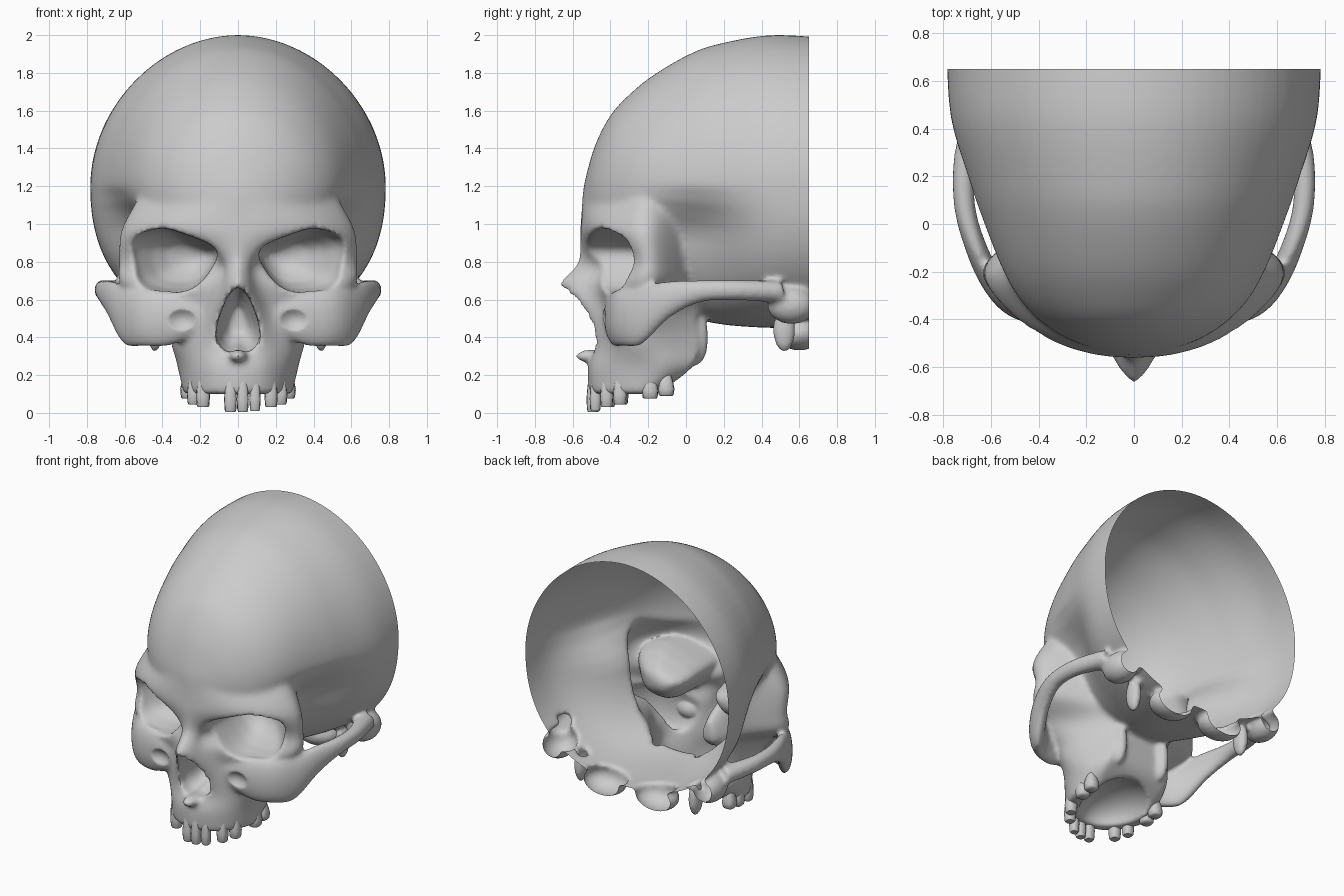
import bpy, bmesh, math
from mathutils import Vector, Matrix

old = bpy.data.objects.get("Cube")
if old:
    bpy.data.objects.remove(old, do_unlink=True)


# ---------- helpers ----------
def spline(points, steps, closed=False):
    """Catmull-Rom curve through tuples of any length."""
    pts = [Vector(p) for p in points]
    n = len(pts)
    pick = (lambda i: pts[i % n]) if closed else (lambda i: pts[max(0, min(n - 1, i))])
    out = []
    for i in range(n if closed else n - 1):
        a, b, c, d = (pick(i + k) for k in (-1, 0, 1, 2))
        for s in range(steps):
            t = s / steps
            out.append(b + (c - a) * (t / 2) + (a * 2 - b * 5 + c * 4 - d) * (t * t / 2)
                       + (b * 3 - a - c * 3 + d) * (t ** 3 / 2))
    return out if closed else out + [pts[-1]]


def finish(name, bm):
    bmesh.ops.recalc_face_normals(bm, faces=bm.faces)
    mesh = bpy.data.meshes.new(name)
    bm.to_mesh(mesh)
    bm.free()
    obj = bpy.data.objects.new(name, mesh)
    bpy.context.collection.objects.link(obj)
    return obj


def loft(name, rings):
    """Closed skin over a row of rings with equal point counts."""
    bm = bmesh.new()
    rows = [[bm.verts.new(p) for p in ring] for ring in rings]
    n = len(rows[0])
    for a, b in zip(rows, rows[1:]):
        for i in range(n):
            j = (i + 1) % n
            bm.faces.new((a[i], a[j], b[j], b[i]))
    bm.faces.new(rows[0])
    bm.faces.new(rows[-1])
    return finish(name, bm)


def ball(name, centre, radii):
    bm = bmesh.new()
    size = Matrix.LocRotScale(Vector(centre), None, Vector(radii))
    bmesh.ops.create_uvsphere(bm, u_segments=32, v_segments=20, radius=1, matrix=size)
    return finish(name, bm)


def pair(name, centre, radii):
    x, y, z = centre
    return [ball(name + tag, (s * x, y, z), radii) for tag, s in (("_left", 1), ("_right", -1))]


def activate(obj):
    bpy.ops.object.select_all(action='DESELECT')
    obj.select_set(True)
    bpy.context.view_layer.objects.active = obj


def apply(obj, kind, **settings):
    activate(obj)
    mod = obj.modifiers.new(kind.title(), kind)
    for key, value in settings.items():
        setattr(mod, key, value)
    bpy.ops.object.modifier_apply(modifier=mod.name)


def fuse(base, parts, voxel):
    activate(base)
    for p in parts:
        p.select_set(True)
    bpy.ops.object.join()
    apply(base, 'REMESH', mode='VOXEL', voxel_size=voxel)


def carve(obj, cutters):
    for c in cutters:
        c.hide_render = True
        apply(obj, 'BOOLEAN', operation='DIFFERENCE', solver='EXACT', object=c)
        bpy.data.objects.remove(c, do_unlink=True)


def bore(name, outline, stations, side=1):
    """Tapered plug along y; stations hold y, scale and centre."""
    mid = stations[0][2:]
    return loft(name, [[(side * (cx + (p[0] - mid[0]) * k), y, cz + (p[1] - mid[1]) * k)
                        for p in outline] for y, k, cx, cz in stations])


# ---------- braincase: y, half width, widest height, top, bottom ----------
def braincase_ring(st, count=72):
    y, w, zc, top, low = st
    temple = .24 * math.exp(-((y - .02) / .25) ** 2)
    ring = []
    for i in range(count):
        a = 2 * math.pi * i / count
        c, s = math.cos(a), math.sin(a)
        e = 1.03 if s > 0 else 0.87
        z = zc + math.copysign((top - zc if s > 0 else zc - low) * abs(s) ** e, s)
        f = max(0, min(1, (1.22 - z) / .3))
        hollow = 1 - temple * f * f * (3 - 2 * f)
        ring.append((math.copysign(w * hollow * abs(c) ** e, c), y, z))
    return ring


braincase = [
    (.75, .785, 1.2, 1.985, .45), (.45, .768, 1.2, 2.0, .45), (.18, .69, 1.2, 1.955, .47),
    (.02, .635, 1.2, 1.9, .52), (-.17, .56, 1.2, 1.79, .68), (-.3, .49, 1.18, 1.685, .8),
    (-.4, .4, 1.16, 1.575, .85), (-.48, .28, 1.14, 1.42, .9), (-.53, .14, 1.12, 1.25, .95),
    (-.548, .03, 1.1, 1.15, 1.05)]
skull = loft("skull", [braincase_ring(s) for s in spline(braincase, 5)])

# ---------- face: half outlines stacked by height ----------
face_levels = {
    1.12: [(0, -.55), (.15, -.53), (.3, -.46), (.45, -.34), (.535, -.23), (.51, -.13), (.4, 0)],
    .96: [(0, -.56), (.15, -.55), (.32, -.5), (.48, -.41), (.61, -.26), (.59, -.15), (.4, 0)],
    .8: [(0, -.575), (.06, -.53), (.13, -.44), (.4, -.36), (.61, -.24), (.6, -.14), (.4, 0)],
    .68: [(0, -.675), (.05, -.62), (.13, -.48), (.36, -.41), (.59, -.29), (.6, -.16), (.38, 0)],
    .57: [(0, -.6), (.09, -.55), (.17, -.45), (.34, -.39), (.48, -.32), (.44, -.2), (.25, .05)],
    .46: [(0, -.55), (.11, -.5), (.19, -.44), (.31, -.38), (.38, -.29), (.35, -.15), (.22, .06)],
    .35: [(0, -.49), (.11, -.48), (.2, -.43), (.3, -.35), (.35, -.25), (.32, -.12), (.22, .07)],
    .24: [(0, -.52), (.12, -.5), (.21, -.43), (.28, -.33), (.315, -.22), (.31, -.1), (.24, .03)],
    .1: [(0, -.52), (.12, -.49), (.2, -.43), (.26, -.33), (.285, -.26), (.28, -.2), (.22, -.15)]}
columns = []
for k in range(7):
    columns.append(spline([(*pts[k], z) for z, pts in face_levels.items()], 4))
face_rings = []
for row in zip(*columns):
    half = spline(row, 4)
    face_rings.append(half + [Vector((-p.x, p.y, p.z)) for p in reversed(half[1:])])
face_rings.insert(0, [(p.x * .84, p.y * .84, p.z + .13) for p in face_rings[0]])
fuse(skull, [loft("face", face_rings)], 0.016)

# ---------- hollows: eye sockets, nose, palate ----------
eye = spline([(.57, .91), (.42, .975), (.28, .945), (.115, .865), (.15, .75), (.25, .655),
              (.39, .64), (.52, .68), (.57, .78)], 5, closed=True)
eye_depth = [(-.85, 1, .33, .81), (-.34, 1, .33, .81), (-.24, .9, .31, .81),
             (-.15, .7, .28, .81), (-.09, .46, .26, .82), (-.06, .18, .25, .82)]
sockets = [bore("eye_socket_cutter", eye, eye_depth, s) for s in (1, -1)]

nose_half = [(0, .665), (.05, .62), (.09, .53), (.113, .44), (.1, .36), (.045, .32)]
nose = spline(nose_half + [(0, .335)] + [(-x, z) for x, z in reversed(nose_half[1:])], 4, closed=True)
nose_depth = [(-.85, 1, 0, .47), (-.42, 1, 0, .47), (-.32, .75, 0, .47), (-.24, .4, 0, .48)]
nose_hole = bore("nose_cutter", nose, nose_depth)
palate = ball("palate_cutter", (0, -.17, .09), (.21, .28, .16))
carve(skull, sockets + [nose_hole, palate])

# ---------- cheekbones and arches: x, y, z, half thickness, half height ----------
cheek = [(.2, -.39, .52, .05, .1), (.36, -.375, .5, .055, .145), (.5, -.335, .505, .055, .155),
         (.595, -.235, .515, .05, .155), (.665, -.09, .6, .045, .1), (.71, .08, .645, .045, .06),
         (.705, .28, .65, .05, .055), (.63, .5, .64, .07, .06)]


def cheek_arch(name, side):
    path = spline(cheek, 5)
    rings = []
    for i, p in enumerate(path):
        a, b = path[max(i - 1, 0)], path[min(i + 1, len(path) - 1)]
        across = Vector((b[1] - a[1], a[0] - b[0])).normalized()
        ring = []
        for k in range(20):
            t = 2 * math.pi * k / 20
            d = across * (p[3] * math.cos(t))
            ring.append((side * (p[0] + d.x), p[1] + d.y, p[2] + p[4] * math.sin(t)))
        rings.append(ring)
    return loft(name, rings)


parts = [cheek_arch("cheek_arch_left", 1), cheek_arch("cheek_arch_right", -1)]

# ---------- nasal spine and bones of the skull base ----------
parts.append(ball("nasal_spine", (0, -.5, .3), (.05, .085, .035)))
parts += pair("palate_wing", (.17, .06, .4), (.04, .06, .15))
parts += pair("base_spike", (.44, .52, .44), (.04, .06, .12))
parts += pair("base_lump", (.2, .6, .42), (.15, .12, .09))
parts += pair("ear_bone", (.58, .56, .57), (.1, .13, .1))
fuse(skull, parts, 0.015)
carve(skull, pair("cheek_dent_cutter", (.3, -.5, .49), (.1, .1, .08)))
apply(skull, 'SMOOTH', factor=0.5, iterations=8)

# ---------- open back ----------
bm = bmesh.new()
bm.from_mesh(skull.data)
bmesh.ops.bisect_plane(bm, geom=bm.verts[:] + bm.edges[:] + bm.faces[:], plane_co=(0, .65, 0),
                       plane_no=(0, 1, 0), clear_outer=True)
bm.to_mesh(skull.data)
bm.free()

# ---------- teeth: x, y, lowest height, half width ----------
teeth = [(-.04, -.49, .005, .034), (.025, -.495, .005, .032), (.09, -.48, .01, .03),
         (.175, -.42, .03, .035), (.225, -.35, .045, .037), (-.185, -.41, .03, .037),
         (-.235, -.34, .045, .036)]
teeth += [(s * .262, y, z, .044) for s in (1, -1) for y, z in ((-.19, .075), (-.105, .09))]


def tooth(name, x, y, low, w):
    rings = []
    for t, k in ((0, .75), (.06, .9), (.35, 1), (.65, .85), (1, .6)):
        corner = [(math.cos(a), math.sin(a)) for a in (math.tau * i / 12 for i in range(12))]
        rings.append([(x + w * k * math.copysign(abs(c) ** .7, c),
                       y + w * k * math.copysign(abs(s) ** .7, s),
                       low + (.2 - low) * t) for c, s in corner])
    return loft(name, rings)


row = [tooth(f"tooth_{i + 1}", *spec) for i, spec in enumerate(teeth)]

# ---------- shading ----------
for obj in [skull] + row:
    activate(obj)
    bpy.ops.object.shade_smooth_by_angle(angle=math.radians(50))
